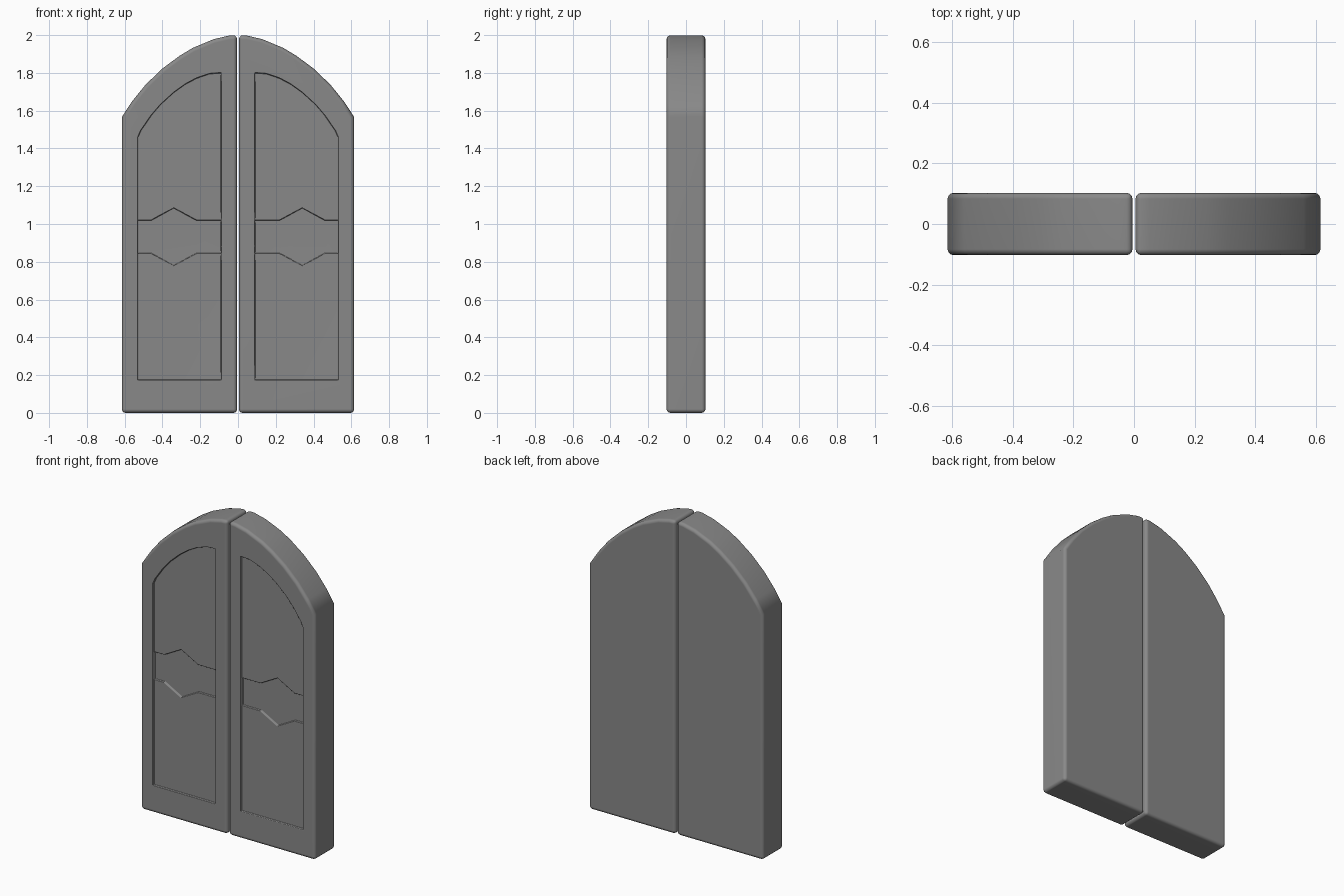
import bpy, bmesh, math

cube = bpy.data.objects.get("Cube")
if cube:
    bpy.data.objects.remove(cube, do_unlink=True)

stone = bpy.data.materials.new("grey_stone")
stone.use_nodes = True
colour = (0.25, 0.25, 0.25, 1)
stone.diffuse_color = colour
stone.node_tree.nodes["Principled BSDF"].inputs["Base Color"].default_value = colour

FRONT, BACK = -0.103, 0.103
PANEL_DEPTH, BAND_DEPTH = 0.014, 0.026

# Outlines of the +x leaf as (x, z)
LEAF = [(0.615, 0), (0.615, 1.567), (0.56, 1.65), (0.49, 1.737), (0.40, 1.823),
        (0.31, 1.89), (0.24, 1.932), (0.13, 1.978), (0.05, 1.997), (0.005, 2.0), (0.005, 0)]
PANEL = [(0.53, 0.175), (0.53, 1.46), (0.515, 1.495), (0.46, 1.575), (0.41, 1.633),
         (0.34, 1.697), (0.28, 1.74), (0.22, 1.772), (0.15, 1.796), (0.09, 1.80), (0.09, 0.175)]
BAND = [(0.09, 0.845), (0.22, 0.845), (0.34, 0.78), (0.46, 0.845), (0.53, 0.845),
        (0.53, 1.02), (0.46, 1.02), (0.34, 1.085), (0.22, 1.02), (0.09, 1.02)]


def slab(name, outline, side, y0, y1):
    """Extrude an outline from y0 to y1, mirrored when side is -1."""
    bm = bmesh.new()
    face = bm.faces.new([bm.verts.new((side * x, y0, z)) for x, z in outline])
    ext = bmesh.ops.extrude_face_region(bm, geom=[face])
    verts = [v for v in ext["geom"] if isinstance(v, bmesh.types.BMVert)]
    bmesh.ops.translate(bm, verts=verts, vec=(0, y1 - y0, 0))
    bmesh.ops.recalc_face_normals(bm, faces=bm.faces)
    mesh = bpy.data.meshes.new(name)
    bm.to_mesh(mesh)
    bm.free()
    mesh.materials.append(stone)
    obj = bpy.data.objects.new(name, mesh)
    bpy.context.collection.objects.link(obj)
    return obj


def add_bevel(obj, width, segments, angle):
    mod = obj.modifiers.new("rounded_edges", "BEVEL")
    mod.width, mod.segments = width, segments
    mod.limit_method, mod.angle_limit = "ANGLE", math.radians(angle)


def carve(obj, cutter):
    mod = obj.modifiers.new("carve", "BOOLEAN")
    mod.operation, mod.solver, mod.object = "DIFFERENCE", "EXACT", cutter


def door_leaf(name, side):
    leaf = slab(name, LEAF, side, FRONT, BACK)
    cutters = [slab(name + "_panel_cutter", PANEL, side, FRONT - 0.1, FRONT + PANEL_DEPTH),
               slab(name + "_band_cutter", BAND, side, FRONT - 0.1, FRONT + BAND_DEPTH)]
    # Round the slab, carve the panel and its deeper band, then soften the carving
    add_bevel(leaf, 0.02, 3, 50)
    for cutter in cutters:
        cutter.hide_render = True
        carve(leaf, cutter)
    add_bevel(leaf, 0.004, 2, 60)
    leaf.modifiers.new("flat_faces", "WEIGHTED_NORMAL")

    bpy.ops.object.select_all(action="DESELECT")
    leaf.select_set(True)
    bpy.context.view_layer.objects.active = leaf
    bpy.ops.object.shade_smooth()
    for mod in list(leaf.modifiers):
        bpy.ops.object.modifier_apply(modifier=mod.name)
    for cutter in cutters:
        bpy.data.objects.remove(cutter, do_unlink=True)


door_leaf("left_door", 1)
door_leaf("right_door", -1)
